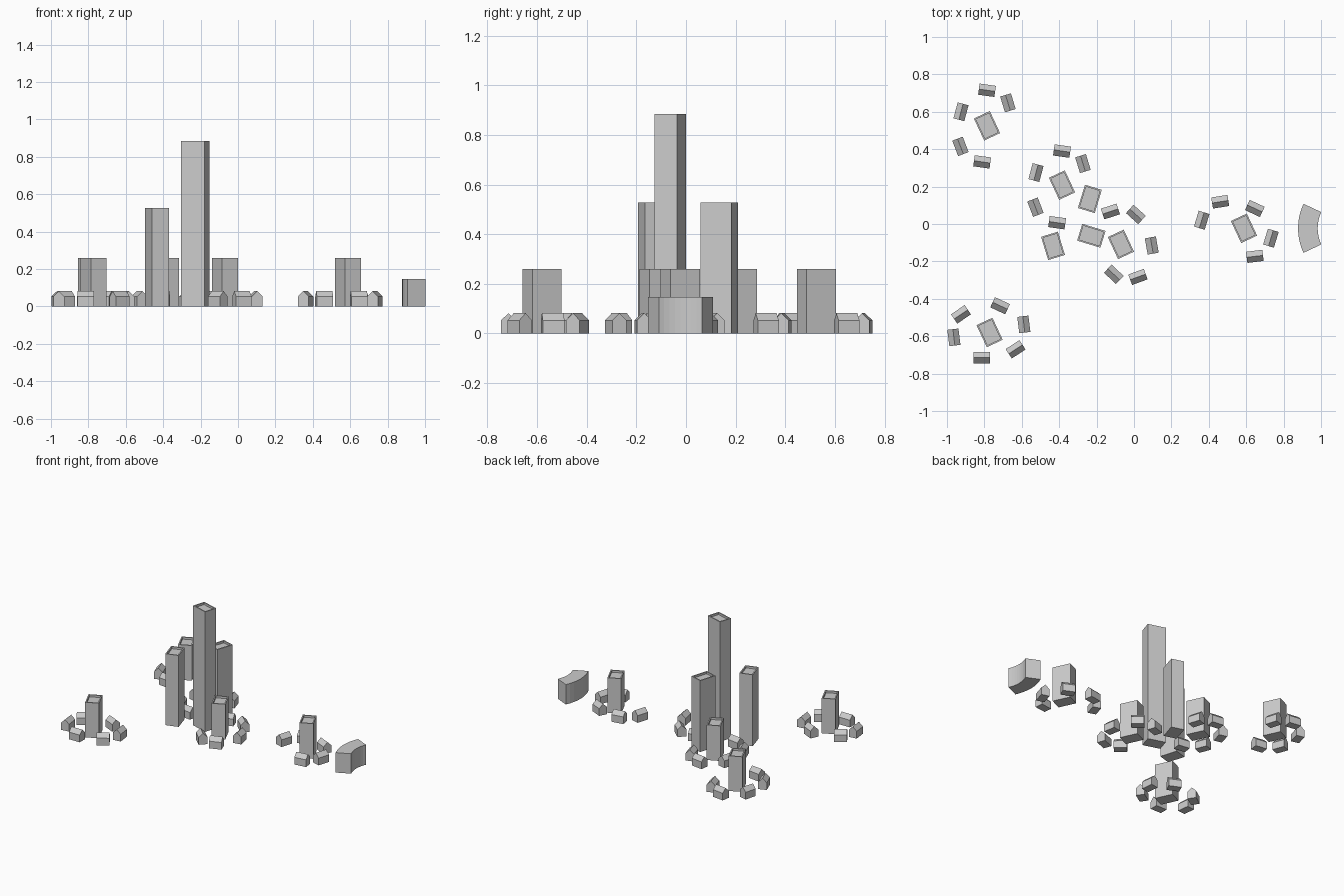
import bpy, bmesh
from math import radians, sin, cos

if "Cube" in bpy.data.objects:
    bpy.data.objects.remove(bpy.data.objects["Cube"])


def finish(name, bm, x=0, y=0, angle=0):
    bmesh.ops.recalc_face_normals(bm, faces=bm.faces)
    mesh = bpy.data.meshes.new(name)
    bm.to_mesh(mesh)
    bm.free()
    obj = bpy.data.objects.new(name, mesh)
    obj.location = (x, y, 0)
    obj.rotation_euler.z = radians(angle)
    bpy.context.collection.objects.link(obj)
    return obj


def prism(outline, direction):
    """Closed solid from a flat outline pushed along a direction."""
    bm = bmesh.new()
    face = bm.faces.new([bm.verts.new(p) for p in outline])
    ext = bmesh.ops.extrude_face_region(bm, geom=[face], use_keep_orig=True)
    verts = [g for g in ext["geom"] if isinstance(g, bmesh.types.BMVert)]
    bmesh.ops.translate(bm, vec=direction, verts=verts)
    return bm


def tower(name, x, y, height, angle, w=0.094, d=0.13):
    a, b = w / 2, d / 2
    bm = prism([(-a, -b, 0), (a, -b, 0), (a, b, 0), (-a, b, 0)], (0, 0, height))
    # recessed roof behind a parapet
    bm.normal_update()
    top = [f for f in bm.faces if min(v.co.z for v in f.verts) > height / 2]
    bmesh.ops.inset_region(bm, faces=top, thickness=0.012)
    ext = bmesh.ops.extrude_face_region(bm, geom=top)
    bmesh.ops.delete(bm, geom=top, context='FACES_ONLY')
    verts = [g for g in ext["geom"] if isinstance(g, bmesh.types.BMVert)]
    bmesh.ops.translate(bm, vec=(0, 0, -0.015), verts=verts)
    finish(name, bm, x, y, angle)


def house(name, x, y, angle):
    l, w = 0.044, 0.03
    gable = [(-l, -w, 0), (-l, w, 0), (-l, w, 0.053), (-l, 0, 0.082), (-l, -w, 0.053)]
    finish(name, prism(gable, (2 * l, 0, 0)), x, y, angle)


# downtown towers
tower("main_tower", -0.228, -0.063, 0.885, 73)
tower("west_tower", -0.433, -0.117, 0.527, 17)
tower("north_tower", -0.236, 0.134, 0.527, -17)

# neighbourhoods: centre, then houses as (dx, dy, angle)
ring = [(0, 0.19, -8), (0.112, 0.123, -73), (-0.139, 0.075, 75),
        (-0.142, -0.11, -69), (-0.026, -0.193, -8)]
blocks = {
    "north_west": (-0.786, 0.525, ring),
    "inner": (-0.385, 0.208, [(x, y - 0.008 + 0.0, a) for x, y, a in ring]),
    "south": (-0.07, -0.109, [(-0.056, 0.176, 18), (0.08, 0.16, -42), (0.165, -0.006, -80),
                              (0.091, -0.174, 20), (-0.038, -0.16, -44)]),
    "east": (0.588, -0.023, [(-0.226, 0.043, 73), (-0.127, 0.142, 9), (0.058, 0.106, -25),
                             (0.144, -0.053, 73), (0.058, -0.15, 7)]),
    "south_west": (-0.772, -0.58, [(-0.153, 0.097, 34), (0.056, 0.143, -25), (0.183, 0.043, -83),
                                   (0.139, -0.09, 33), (-0.043, -0.135, 0), (-0.191, -0.026, -83)]),
}
for name, (cx, cy, houses) in blocks.items():
    tower(name + "_tower", cx, cy, 0.259, 25)
    for i, (dx, dy, a) in enumerate(houses, 1):
        house(f"{name}_house_{i}", cx + dx, cy + dy, a)

# curved building on the east edge
n = 8
angles = [radians(180 - 25 + 50 * i / n) for i in range(n + 1)]
arc = [(0.31 * cos(t), 0.31 * sin(t), 0) for t in angles]
arc += [(0.205 * cos(t), 0.205 * sin(t), 0) for t in reversed(angles)]
finish("curved_building", prism(arc, (0, 0, 0.147)), 1.187, -0.023)
